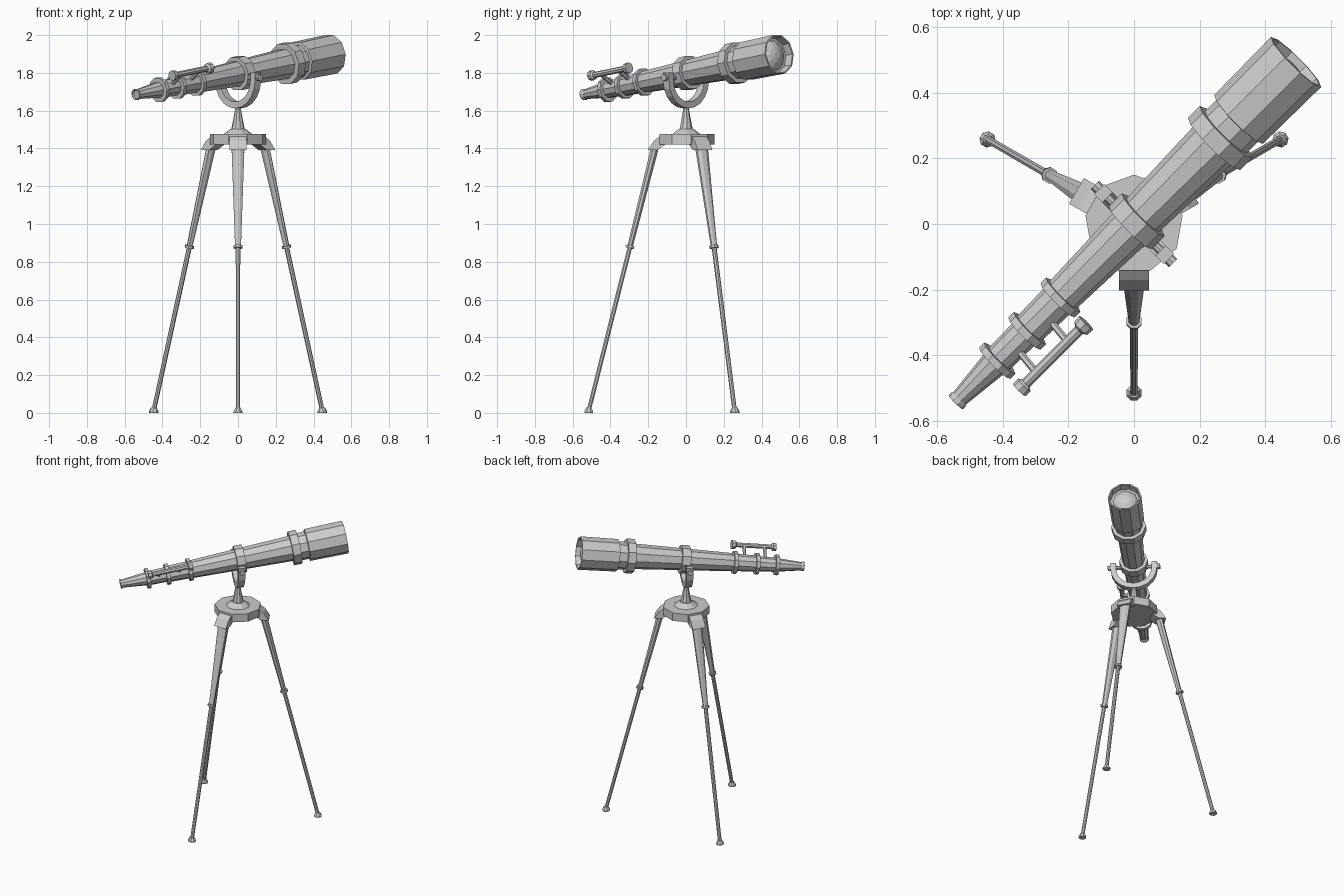
import bpy, bmesh
from math import sin, cos, pi, radians
from mathutils import Matrix, Vector

if "Cube" in bpy.data.objects:
    bpy.data.objects.remove(bpy.data.objects["Cube"])


def finish(name, bm):
    bmesh.ops.remove_doubles(bm, verts=bm.verts, dist=1e-5)
    bmesh.ops.recalc_face_normals(bm, faces=bm.faces)
    me = bpy.data.meshes.new(name)
    bm.to_mesh(me)
    bm.free()
    ob = bpy.data.objects.new(name, me)
    bpy.context.collection.objects.link(ob)
    return ob


def lathe(name, profile, sides, mat=Matrix(), squash=None, turn=0.0):
    """Revolve (radius, height) points about local z; ends are closed to the axis."""
    pts = [(0, profile[0][1])] + list(profile) + [(0, profile[-1][1])]
    squash = squash or [1] * len(profile)
    sq = [1] + list(squash) + [1]
    bm = bmesh.new()
    rings = []
    for (r, h), k in zip(pts, sq):
        if r == 0:
            rings.append([bm.verts.new(mat @ Vector((0, 0, h)))] * sides)
            continue
        angs = [turn + 2 * pi * i / sides for i in range(sides)]
        rings.append([bm.verts.new(mat @ Vector((r * cos(a) * k, r * sin(a), h))) for a in angs])
    for a, b in zip(rings, rings[1:]):
        for i in range(sides):
            j = (i + 1) % sides
            vs = list(dict.fromkeys([a[i], a[j], b[j], b[i]]))
            if len(vs) > 2:
                bm.faces.new(vs)
    return finish(name, bm)


def prism(name, pts, half, mat):
    """Extrude a local x-z outline along local y."""
    bm = bmesh.new()
    f = bm.faces.new([bm.verts.new(mat @ Vector((x, -half, z))) for x, z in pts])
    out = bmesh.ops.extrude_face_region(bm, geom=[f])
    shift = mat.to_3x3() @ Vector((0, 2 * half, 0))
    bmesh.ops.translate(bm, vec=shift, verts=[v for v in out["geom"] if isinstance(v, bmesh.types.BMVert)])
    return finish(name, bm)


def frame(origin, z, x):
    z = z.normalized()
    y = z.cross(x).normalized()
    m = Matrix((y.cross(z), y, z)).transposed().to_4x4()
    m.translation = origin
    return m


# Telescope frame: local z runs along the tube, local x is sideways, -y is up
P = radians(8.3)
side = Vector((1, -1, 0)).normalized()
axis = Vector((cos(P) / 2 ** .5, cos(P) / 2 ** .5, sin(P)))
T = frame(Vector((0, 0, 1.797)), axis, side)
N = 10

# Tubes
lathe("eyepiece", [(.022, -.766), (.026, -.775), (.031, -.775), (.031, -.765), (.027, -.758), (.044, -.6)], N, T)
lathe("rear_draw_tube", [(.046, -.6), (.048, -.465)], N, T)
lathe("middle_draw_tube", [(.053, -.465), (.056, -.32)], N, T)
lathe("main_tube", [(.058, -.32), (.083, .36)], N, T)
lathe("objective_collar", [(.09, .36), (.09, .47)], N, T)

# Bands around the tubes
for name, r, s, w in [("rear_band", .067, -.595, .022), ("middle_band", .069, -.465, .024),
                      ("front_band", .074, -.32, .024), ("pivot_band", .092, .012, .056),
                      ("objective_band", .112, .374, .052)]:
    lathe(name, [(r, s - w / 2), (r, s + w / 2)], N, T)

# Hooded front end with a recessed domed lens
lathe("lens_hood", [(.09, .452), (.105, .455), (.108, .705), (.099, .705), (.095, .66),
                    (.08, .66), (.07, .672), (.045, .686), (.02, .693)], N, T)

# Finder scope and its two posts
F = T @ Matrix.Translation((.11, -.075, 0))
lathe("finder_scope", [(.027, -.6), (.027, -.578), (.016, -.57), (.016, -.34), (.028, -.332),
                       (.03, -.308)], 8, F)
for i, s in enumerate((-.525, -.39)):
    a, b = T @ Vector((.02, -.014, s)), T @ Vector((.108, -.073, s))
    lathe(f"finder_post_{i}", [(.011, 0), (.011, (b - a).length)], 6, frame(a, b - a, axis))

# Yoke holding the tube
Y = frame(Vector((0, 0, 1.762)), Vector((0, 0, 1)), side)
arc = [pi + pi * i / 10 for i in range(11)]
outline = [(-.15, .04)] + [(.15 * cos(a), .15 * sin(a)) for a in arc] + [(.15, .04), (.115, .04)]
outline += [(.115 * cos(a), .115 * sin(a)) for a in reversed(arc)] + [(-.115, .04)]
prism("yoke", outline, .022, Y)
for sgn, nm in ((1, "right"), (-1, "left")):
    lathe(f"pivot_bolt_{nm}", [(.013, .07), (.013, .15), (.018, .15), (.018, .168)], 8,
          frame(Vector((0, 0, 1.775)), side * sgn, Vector((0, 0, 1))))

# Neck and tripod head
lathe("neck", [(.085, 1.47), (.04, 1.503), (.036, 1.503), (.03, 1.53), (.017, 1.6), (.017, 1.625)], 9, turn=pi / 2)
lathe("tripod_head", [(.15, 1.42), (.15, 1.476)], 9, turn=pi / 2)

# Three legs: bracket, oval upper leg, joint, lower leg, foot
for i in range(3):
    ang = -pi / 2 + i * 2 * pi / 3
    R = Matrix.Rotation(ang, 4, 'Z')
    prism(f"leg_bracket_{i}", [(.11, 1.465), (.142, 1.462), (.17, 1.44), (.202, 1.392),
                               (.15, 1.392), (.11, 1.42)], .045, R)
    top, foot = Vector((.163, 0, 1.41)), Vector((.515, 0, .012))
    d = foot - top
    L = d.length
    M = R @ frame(top, d, Vector((1, 0, 0)))
    j = L * .53 / 1.398
    lathe(f"upper_leg_{i}", [(.037, 0), (.017, j)], 8, M, [.6, .9], pi / 8)
    lathe(f"leg_joint_{i}", [(.025, j - .006), (.025, j + .008)], 8, M, turn=pi / 8)
    lathe(f"lower_leg_{i}", [(.013, j), (.012, L)], 8, M, turn=pi / 8)
    lathe(f"foot_{i}", [(.025, 0), (.025, .01), (.014, .028)], 8,
          R @ Matrix.Translation((.515, 0, 0)), turn=pi / 8)
